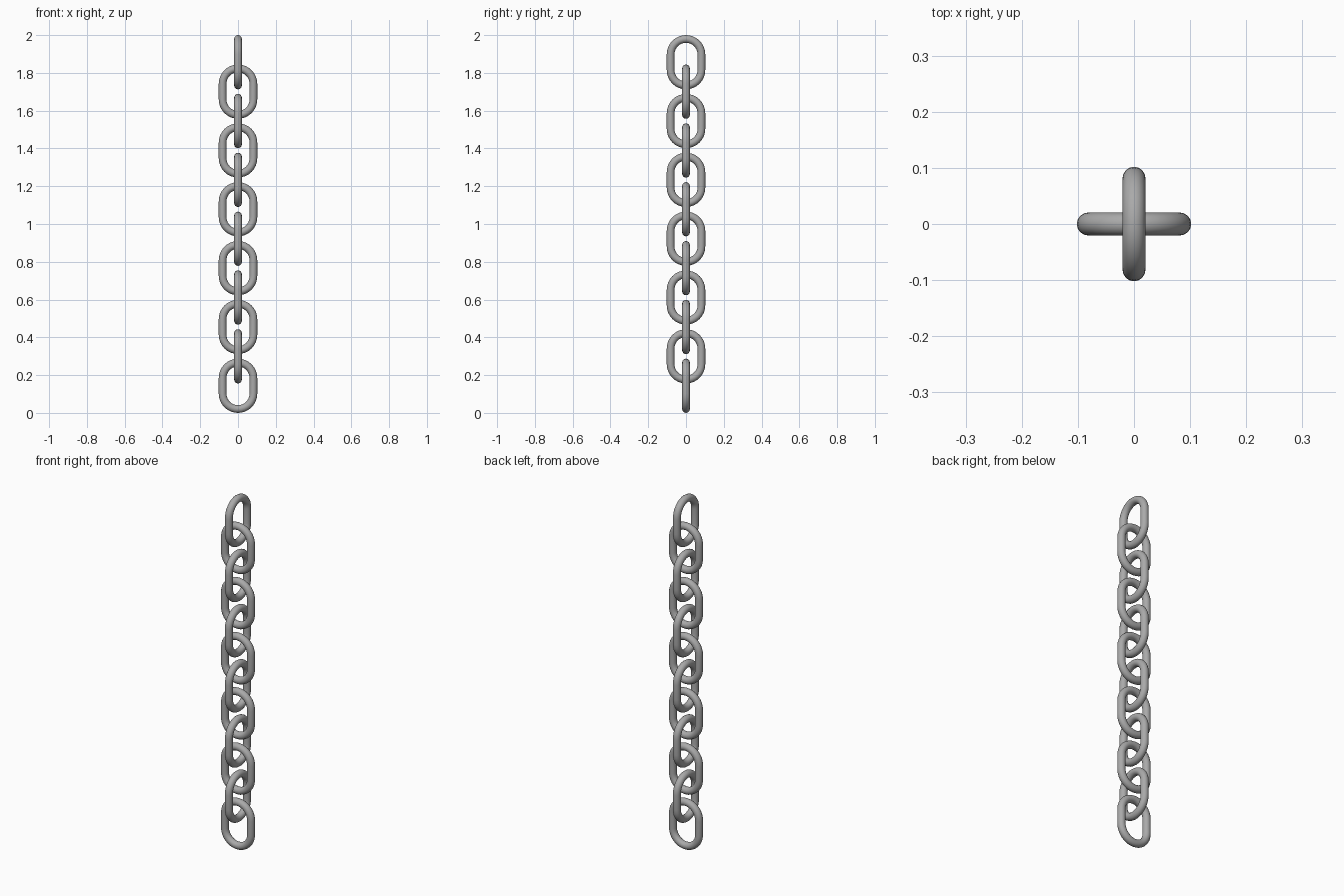
import bpy, bmesh, math
from mathutils import Vector

if "Cube" in bpy.data.objects:
    bpy.data.objects.remove(bpy.data.objects["Cube"])

LINKS = 12          # alternating links
LENGTH = 0.287      # outer link length
RADIUS = 0.0205     # wire radius
BEND = 0.0815       # centre-line radius of the end bends
PITCH = (2.0 - LENGTH) / (LINKS - 1)
ARC, SIDES = 16, 16

steel = bpy.data.materials.new("grey steel")
steel.diffuse_color = (0.40, 0.40, 0.40, 1)
steel.use_nodes = True
steel.node_tree.nodes["Principled BSDF"].inputs["Base Color"].default_value = steel.diffuse_color


def link_mesh():
    """Round wire swept around a stadium-shaped path in the XZ plane."""
    half = LENGTH / 2 - RADIUS - BEND
    path = []
    for end in (0, 1):
        for i in range(ARC + 1):
            a = math.pi * (end + i / ARC)
            out = Vector((math.cos(a), 0, math.sin(a)))
            path.append((out * BEND + Vector((0, 0, half if end == 0 else -half)), out))
    bm = bmesh.new()
    rings = []
    for centre, out in path:
        ring = []
        for j in range(SIDES):
            t = 2 * math.pi * j / SIDES
            ring.append(bm.verts.new(centre + RADIUS * (out * math.cos(t) + Vector((0, math.sin(t), 0)))))
        rings.append(ring)
    for k, ring in enumerate(rings):
        nxt = rings[(k + 1) % len(rings)]
        for j in range(SIDES):
            m = (j + 1) % SIDES
            bm.faces.new((ring[j], ring[m], nxt[m], nxt[j])).smooth = True
    bmesh.ops.recalc_face_normals(bm, faces=bm.faces)
    mesh = bpy.data.meshes.new("chain_link")
    bm.to_mesh(mesh)
    bm.free()
    mesh.materials.append(steel)
    return mesh


# Chain: every second link is turned a quarter
mesh = link_mesh()
for n in range(LINKS):
    ob = bpy.data.objects.new(f"chain_link_{n + 1}", mesh)
    ob.location.z = LENGTH / 2 + n * PITCH
    ob.rotation_euler.z = math.pi / 2 * (n % 2)
    bpy.context.collection.objects.link(ob)
